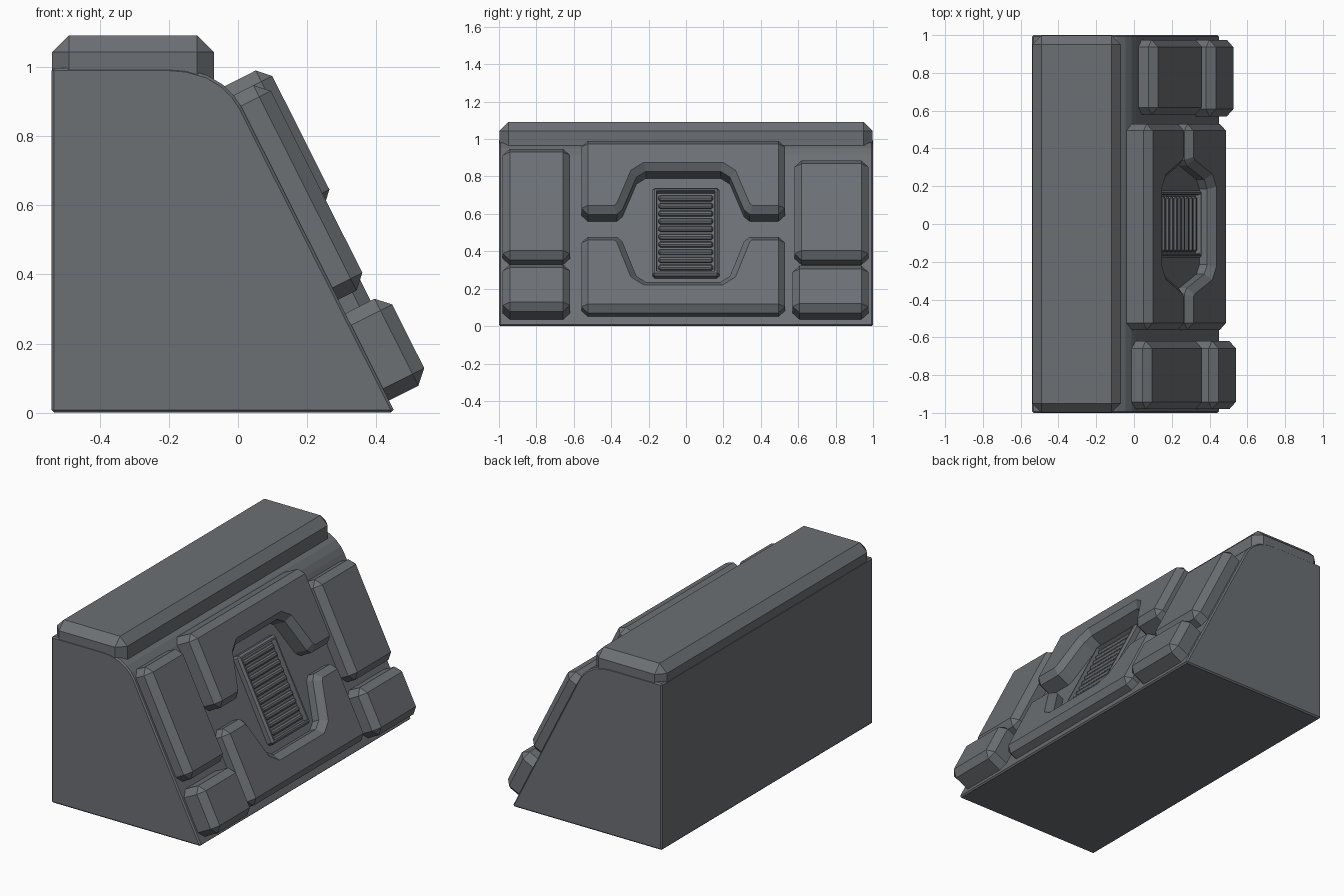
import bpy, bmesh
from mathutils import Matrix, Vector

cube = bpy.data.objects.get("Cube")
if cube:
    bpy.data.objects.remove(cube, do_unlink=True)

grey = bpy.data.materials.new("slate_grey")
grey.use_nodes = True
colour = (0.15, 0.163, 0.175, 1)
grey.diffuse_color = colour
grey.node_tree.nodes["Principled BSDF"].inputs["Base Color"].default_value = colour

# Sloped face frame: local x runs along the wall, y up the slope, z outward
up = Vector((-0.44, 0, 0.875)).normalized()
along = Vector((0, 1, 0))
out = along.cross(up)
SLOPE = Matrix((along, up, out)).transposed().to_4x4()
SLOPE.translation = (0.45, 0, 0.01)


def finish(name, bm, matrix=None):
    if matrix:
        bm.transform(matrix)
    bmesh.ops.recalc_face_normals(bm, faces=bm.faces)
    mesh = bpy.data.meshes.new(name)
    bm.to_mesh(mesh)
    bm.free()
    mesh.materials.append(grey)
    obj = bpy.data.objects.new(name, mesh)
    bpy.context.collection.objects.link(obj)


def extrude(points, low, high):
    bm = bmesh.new()
    face = bm.faces.new([bm.verts.new((x, y, low)) for x, y in points])
    new = bmesh.ops.extrude_face_region(bm, geom=[face])["geom"]
    for v in new:
        if isinstance(v, bmesh.types.BMVert):
            v.co.z = high
    bmesh.ops.recalc_face_normals(bm, faces=bm.faces)
    return bm


def bevel(bm, edges, size):
    bmesh.ops.bevel(bm, geom=edges, offset=size, segments=1, profile=0.5,
                    affect='EDGES', clamp_overlap=True)


def slab(points, low, high, size):
    """Plate with chamfered rim and chamfered outer corners."""
    bm = extrude(points, low, high)
    edges = []
    for e in bm.edges:
        tops = sum(v.co.z > high - 0.001 for v in e.verts)
        if tops == 2 or (tops == 1 and e.calc_face_angle() > 1.2):
            edges.append(e)
    bevel(bm, edges, size)
    return bm


def rect(x0, x1, y0, y1):
    return [(x0, y0), (x1, y0), (x1, y1), (x0, y1)]


# Wedge body with a rounded shoulder
profile = [(-0.54, 0), (0.45, 0), (0.45, 0.01), (0.01, 0.885), (-0.012, 0.918),
           (-0.045, 0.95), (-0.09, 0.977), (-0.15, 0.994), (-0.2, 0.998), (-0.54, 0.998)]
body = extrude(profile, -1, 1)
bevel(body, [e for e in body.edges if e.calc_face_angle() > 0.8], 0.008)
finish("wedge_body", body, Matrix(((1, 0, 0, 0), (0, 0, -1, 0), (0, 1, 0, 0), (0, 0, 0, 1))))

# Top cap
finish("top_cap", slab(rect(-0.538, -0.07, -0.998, 0.998), 0.94, 1.092, 0.048))

# Side armour plates
plates = {
    "lower_front_plate": (-0.98, -0.62, 0.028, 0.31, 0.133),
    "upper_front_plate": (-0.98, -0.62, 0.355, 1.02, 0.097),
    "lower_back_plate": (0.57, 0.975, 0.028, 0.31, 0.118),
    "upper_back_plate": (0.58, 0.975, 0.355, 0.95, 0.097),
}
for name, (x0, x1, y0, y1, high) in plates.items():
    finish(name, slab(rect(x0, x1, y0, y1), -0.03, high, 0.038), SLOPE)


# Centre plates, each notched around the vent
def notched(outer, inner, deep, step):
    half = [(0.2, deep), (0.25, deep - step), (0.325, inner + step * 0.8),
            (0.355, inner), (0.545, inner), (0.545, outer)]
    return [(x - 0.015, y) for x, y in half] + [(-x - 0.015, y) for x, y in reversed(half)]


finish("upper_centre_plate", slab(notched(1.055, 0.615, 0.873, 0.035), -0.03, 0.12, 0.036), SLOPE)
finish("lower_centre_plate", slab(notched(0.045, 0.5, 0.23, -0.035), -0.03, 0.082, 0.036), SLOPE)

# Vent frame with a recessed floor
frame = slab(rect(-0.18, 0.178, 0.275, 0.8), -0.03, 0.042, 0.012)
frame.normal_update()
top = max((f for f in frame.faces if f.normal.z > 0.9), key=lambda f: f.calc_area())
bmesh.ops.inset_region(frame, faces=[top], thickness=0.014)
bmesh.ops.inset_region(frame, faces=[top], thickness=0.004, depth=-0.03)
finish("vent_frame", frame, SLOPE)

# Vent slats
COUNT = 10
for i in range(COUNT):
    y = 0.33 + i * 0.415 / (COUNT - 1)
    finish(f"vent_slat_{i + 1}", slab(rect(-0.147, 0.145, y - 0.015, y + 0.015), 0, 0.032, 0.009), SLOPE)
